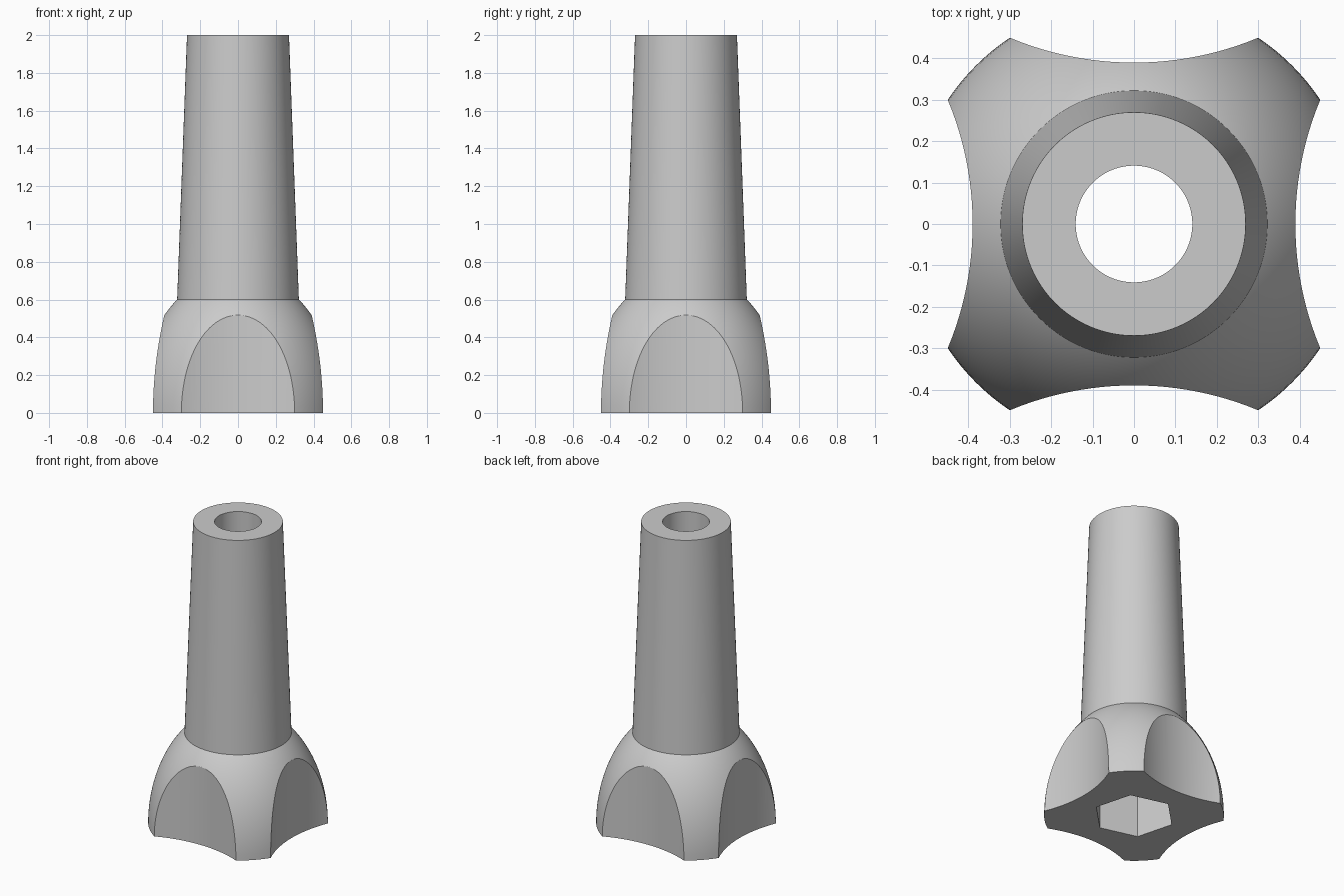
import bpy, bmesh, math
from mathutils import Matrix

cube = bpy.data.objects.get("Cube")
if cube:
    bpy.data.objects.remove(cube, do_unlink=True)

GREY = (0.6, 0.6, 0.6, 1.0)
mat = bpy.data.materials.new("plain grey")
mat.use_nodes = True
mat.diffuse_color = GREY
mat.node_tree.nodes["Principled BSDF"].inputs["Base Color"].default_value = GREY


def add_object(name, bm):
    bmesh.ops.recalc_face_normals(bm, faces=bm.faces)
    mesh = bpy.data.meshes.new(name)
    bm.to_mesh(mesh)
    bm.free()
    mesh.materials.append(mat)
    obj = bpy.data.objects.new(name, mesh)
    bpy.context.collection.objects.link(obj)
    return obj


def revolve(name, profile, steps=128):
    """Turn an (r, z) profile into a closed solid around z."""
    bm = bmesh.new()
    rings = []
    for r, z in profile:
        rings.append([bm.verts.new((r * math.cos(2 * math.pi * i / steps),
                                    r * math.sin(2 * math.pi * i / steps), z))
                      for i in range(steps)])
    for low, high in zip(rings, rings[1:]):
        for i in range(steps):
            j = (i + 1) % steps
            bm.faces.new((low[i], low[j], high[j], high[i]))
    bm.faces.new(rings[0])
    bm.faces.new(rings[-1])
    return add_object(name, bm)


def prism(name, sides, radius, bottom, top, centre=(0, 0), turn=0.0):
    """Upright prism used as a cutter."""
    bm = bmesh.new()
    place = (Matrix.Translation((centre[0], centre[1], (bottom + top) / 2))
             @ Matrix.Rotation(turn, 4, "Z"))
    bmesh.ops.create_cone(bm, cap_ends=True, segments=sides, radius1=radius,
                          radius2=radius, depth=top - bottom, matrix=place)
    obj = add_object(name, bm)
    obj.hide_render = True
    return obj


# Domed base below a tapered shaft
BASE_R, DOME_H, NECK_Z = 0.541, 0.747, 0.6
dome = []
for i in range(25):
    z = NECK_Z * math.sin(math.pi / 2 * i / 24)
    dome.append((BASE_R * math.sqrt(1 - (z / DOME_H) ** 2), z))
body = revolve("tapered_handle", dome + [(0.27, 2.0)])

# Through bore, hexagonal socket and four finger scallops
cutters = [prism("bore_cutter", 96, 0.141, -0.1, 2.1)]
cutters.append(prism("hex_socket_cutter", 6, 0.25, -0.1, 0.45,
                     turn=math.radians(15)))
SCALLOP_R, SCALLOP_X = 0.78, 1.17
for k in range(4):
    a = k * math.pi / 2
    cutters.append(prism("scallop_cutter", 192, SCALLOP_R, -0.1, 0.9,
                         (SCALLOP_X * math.cos(a), SCALLOP_X * math.sin(a)), a))

bpy.ops.object.select_all(action="DESELECT")
bpy.context.view_layer.objects.active = body
body.select_set(True)
for cutter in cutters:
    mod = body.modifiers.new(cutter.name, "BOOLEAN")
    mod.operation = "DIFFERENCE"
    mod.solver = "EXACT"
    mod.object = cutter
    bpy.ops.object.modifier_apply(modifier=mod.name)
for cutter in cutters:
    bpy.data.objects.remove(cutter, do_unlink=True)

bpy.ops.object.shade_smooth_by_angle(angle=math.radians(20))
